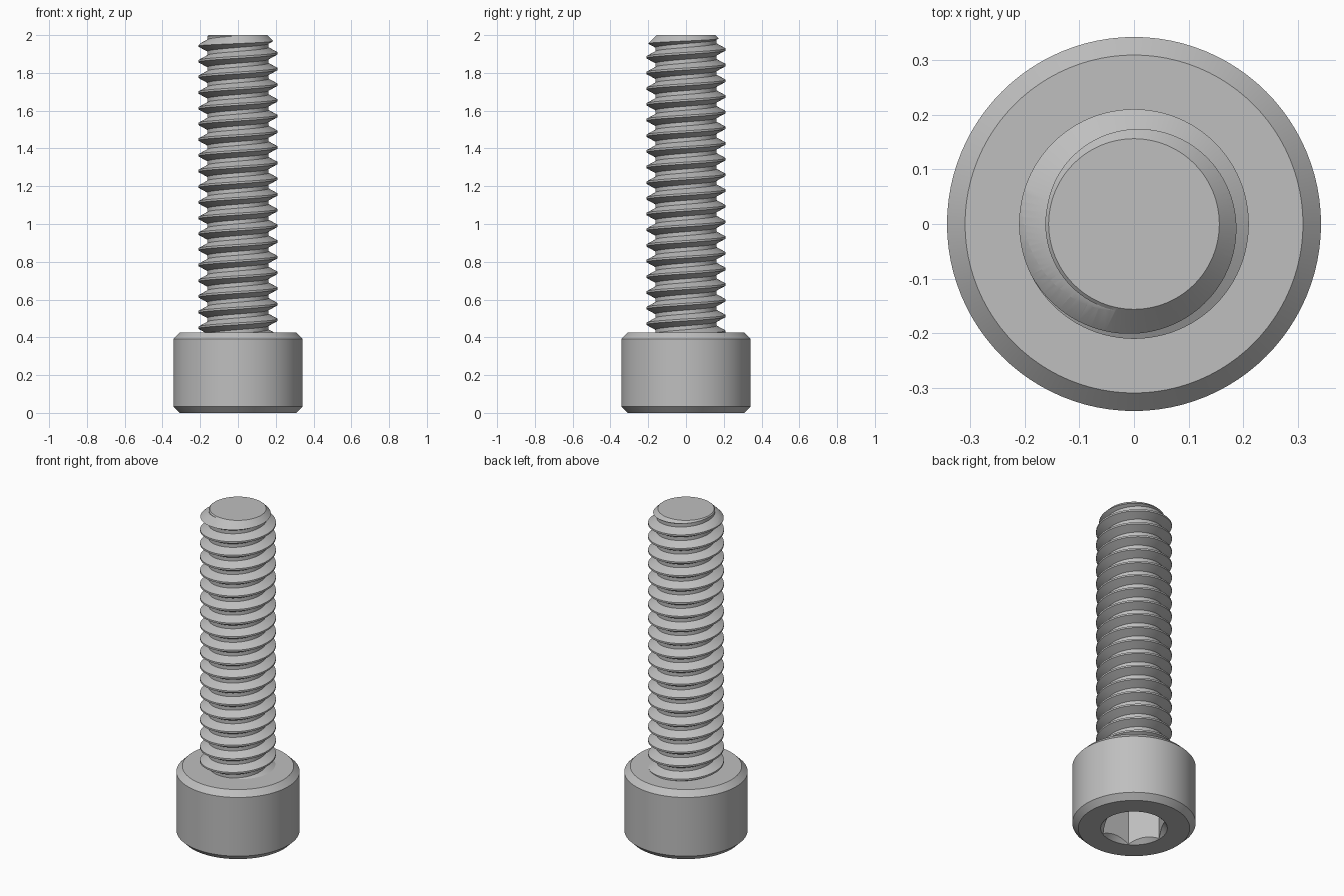
import bpy, bmesh
from math import cos, sin, pi, radians

cube = bpy.data.objects.get("Cube")
if cube:
    bpy.data.objects.remove(cube, do_unlink=True)

SEG = 96
HEAD_TOP, TOP = 0.425, 2.0

steel = bpy.data.materials.new("grey steel")
steel.use_nodes = True
steel.diffuse_color = (0.52, 0.52, 0.52, 1)
steel.node_tree.nodes["Principled BSDF"].inputs["Base Color"].default_value = steel.diffuse_color


def finish(name, bm):
    bmesh.ops.recalc_face_normals(bm, faces=bm.faces[:])
    mesh = bpy.data.meshes.new(name)
    bm.to_mesh(mesh)
    bm.free()
    mesh.materials.append(steel)
    obj = bpy.data.objects.new(name, mesh)
    bpy.context.collection.objects.link(obj)
    return obj


def activate(obj):
    bpy.ops.object.select_all(action="DESELECT")
    obj.select_set(True)
    bpy.context.view_layer.objects.active = obj


def lathe(name, rings):
    """Skin rings given as functions of the angle returning (radius, height)."""
    bm = bmesh.new()
    rows = []
    for ring in rings:
        row = []
        for i in range(SEG):
            a = 2 * pi * i / SEG
            r, z = ring(a)
            row.append(bm.verts.new((r * cos(a), r * sin(a), z)))
        rows.append(row)
    for low, high in zip(rows, rows[1:]):
        for i in range(SEG):
            j = (i + 1) % SEG
            bm.faces.new((low[i], low[j], high[j], high[i]))
    bm.faces.new(rows[0])
    bm.faces.new(rows[-1])
    return finish(name, bm)


def circle(r, z):
    return lambda a: (r, z)


# Head with chamfered rims and a countersunk hexagonal socket
HEAD_R, FACE_R, RIM_R, FLAT, DEPTH = 0.342, 0.309, 0.185, 0.158, 0.21
CHAMFER = HEAD_R - FACE_R


def hex_radius(a):
    return FLAT / cos(a % (pi / 3) - pi / 6)


head = lathe("socket_head", [
    lambda a: (hex_radius(a), DEPTH),
    lambda a: (hex_radius(a), RIM_R - hex_radius(a)),
    circle(RIM_R, 0),
    circle(FACE_R, 0),
    circle(HEAD_R, CHAMFER),
    circle(HEAD_R, HEAD_TOP - CHAMFER),
    circle(FACE_R, HEAD_TOP),
])

# Right-handed helical thread, longer than needed at both ends
PITCH, CREST, ROOT = 0.083, 0.21, 0.162
PROFILE = [(-1 / 16, CREST), (1 / 16, CREST), (3 / 8, ROOT), (5 / 8, ROOT)]
STEP = len(PROFILE)
start = 1.945 - PITCH / 2

bm = bmesh.new()
columns = []
for i in range(SEG):
    a = 2 * pi * i / SEG
    columns.append([
        bm.verts.new((r * cos(a), r * sin(a), start + PITCH * (turn + f + i / SEG)))
        for turn in range(-20, 4) for f, r in PROFILE])
for i in range(SEG):
    here = columns[i]
    after = columns[i + 1] if i + 1 < SEG else columns[0][STEP:]
    for k in range(min(len(here), len(after)) - 1):
        bm.faces.new((here[k], after[k], after[k + 1], here[k + 1]))

# Close both ends of the thread with fans around the axis
rim = [e for e in bm.edges if e.is_boundary]
for edges in ([e for e in rim if e.verts[0].co.z < 1],
              [e for e in rim if e.verts[0].co.z > 1]):
    heights = [v.co.z for e in edges for v in e.verts]
    hub = bm.verts.new((0, 0, (min(heights) + max(heights)) / 2))
    for e in edges:
        bm.faces.new((e.verts[0], e.verts[1], hub))
shank = finish("threaded_shank", bm)

# Trim the thread to length with a chamfered tip
TIP_R, WIDE = 0.156, 0.25
trim = lathe("shank_trim", [
    circle(WIDE, HEAD_TOP - 0.02),
    circle(WIDE, TOP - (WIDE - TIP_R)),
    circle(TIP_R, TOP),
])
trim.hide_render = True
cut = shank.modifiers.new("trim", "BOOLEAN")
cut.operation = "INTERSECT"
cut.solver = "EXACT"
cut.object = trim
activate(shank)
bpy.ops.object.modifier_apply(modifier=cut.name)
bpy.data.objects.remove(trim, do_unlink=True)

# Smooth the round surfaces and keep the edges crisp
for obj in (head, shank):
    activate(obj)
    bpy.ops.object.shade_smooth_by_angle(angle=radians(25))
